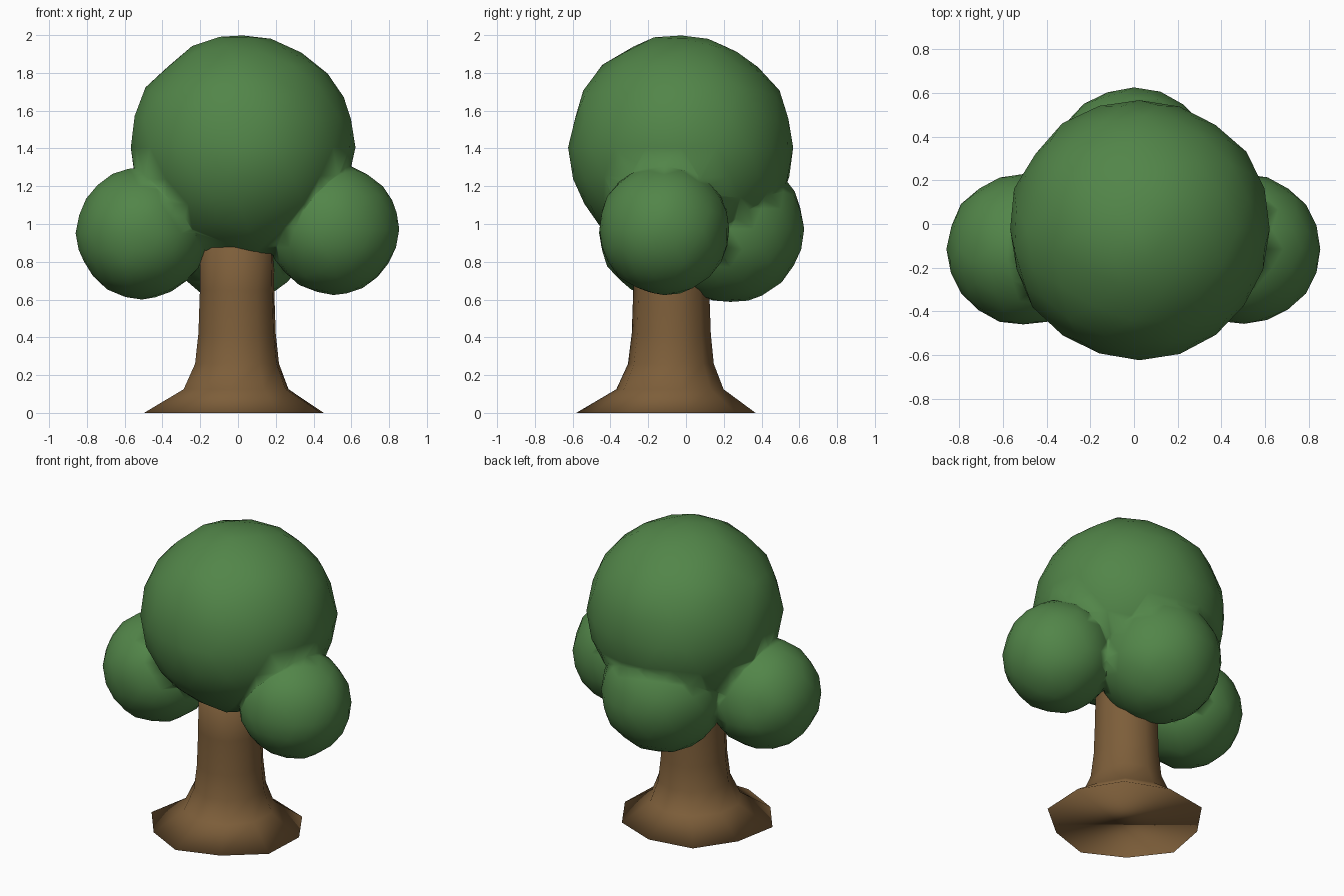
import bpy, bmesh, math, random

if "Cube" in bpy.data.objects:
    bpy.data.objects.remove(bpy.data.objects["Cube"])

random.seed(4)


def material(name, rgb):
    m = bpy.data.materials.new(name)
    m.diffuse_color = (*rgb, 1)
    m.use_nodes = True
    m.node_tree.nodes["Principled BSDF"].inputs["Base Color"].default_value = m.diffuse_color
    return m


LEAF = material("leaf_green", (0.084, 0.235, 0.066))
BARK = material("bark_brown", (0.205, 0.112, 0.042))


def add_object(name, bm, mat):
    for f in bm.faces:
        f.smooth = True
    me = bpy.data.meshes.new(name)
    bm.to_mesh(me)
    bm.free()
    me.materials.append(mat)
    ob = bpy.data.objects.new(name, me)
    bpy.context.collection.objects.link(ob)
    return ob


def leaf_ball(name, centre, radius):
    # slightly uneven low-poly ball
    bm = bmesh.new()
    bmesh.ops.create_icosphere(bm, subdivisions=3, radius=radius)
    for v in bm.verts:
        v.co *= random.uniform(0.985, 1.015)
        v.co.x += centre[0]
        v.co.y += centre[1]
        v.co.z += centre[2]
    return add_object(name, bm, LEAF)


# Foliage: one large crown fused with three smaller lobes
crown = leaf_ball("foliage", (0.025, -0.025, 1.405), 0.597)
lobes = [
    leaf_ball("left_lobe", (-0.508, -0.115, 0.952), 0.347),
    leaf_ball("right_lobe", (0.505, -0.115, 0.972), 0.346),
    leaf_ball("back_lobe", (0.0, 0.235, 0.975), 0.39),
]
bpy.context.view_layer.objects.active = crown
for lobe in lobes:
    mod = crown.modifiers.new("fuse", 'BOOLEAN')
    mod.operation = 'UNION'
    mod.solver = 'EXACT'
    mod.object = lobe
    bpy.ops.object.modifier_apply(modifier=mod.name)
    bpy.data.objects.remove(lobe)

# Trunk: ten-sided rings, flaring into five blunt root corners at the ground
SIDES = 10
ROOT_RADII = [0.478, 0.45, 0.50, 0.487, 0.485, 0.475, 0.495, 0.46, 0.49, 0.455]
RINGS = [  # z, centre x, centre y, radius
    (0.125, -0.01, -0.085, 0.285),
    (0.26, -0.005, -0.08, 0.228),
    (0.42, -0.005, -0.078, 0.210),
    (0.65, -0.005, -0.078, 0.202),
    (1.0, -0.007, -0.08, 0.196),
]
bm = bmesh.new()


def ring(z, cx, cy, radii):
    verts = []
    for i, r in enumerate(radii):
        a = math.radians(-95 + 360 / SIDES * i)
        verts.append(bm.verts.new((cx + r * math.cos(a), cy + r * math.sin(a), z)))
    return verts


loops = [ring(0, -0.02, -0.105, ROOT_RADII)]
loops += [ring(z, cx, cy, [r] * SIDES) for z, cx, cy, r in RINGS]
for low, high in zip(loops, loops[1:]):
    for i in range(SIDES):
        j = (i + 1) % SIDES
        bm.faces.new((low[i], low[j], high[j], high[i]))
bm.faces.new(loops[0][::-1])
bm.faces.new(loops[-1])
add_object("trunk", bm, BARK)
